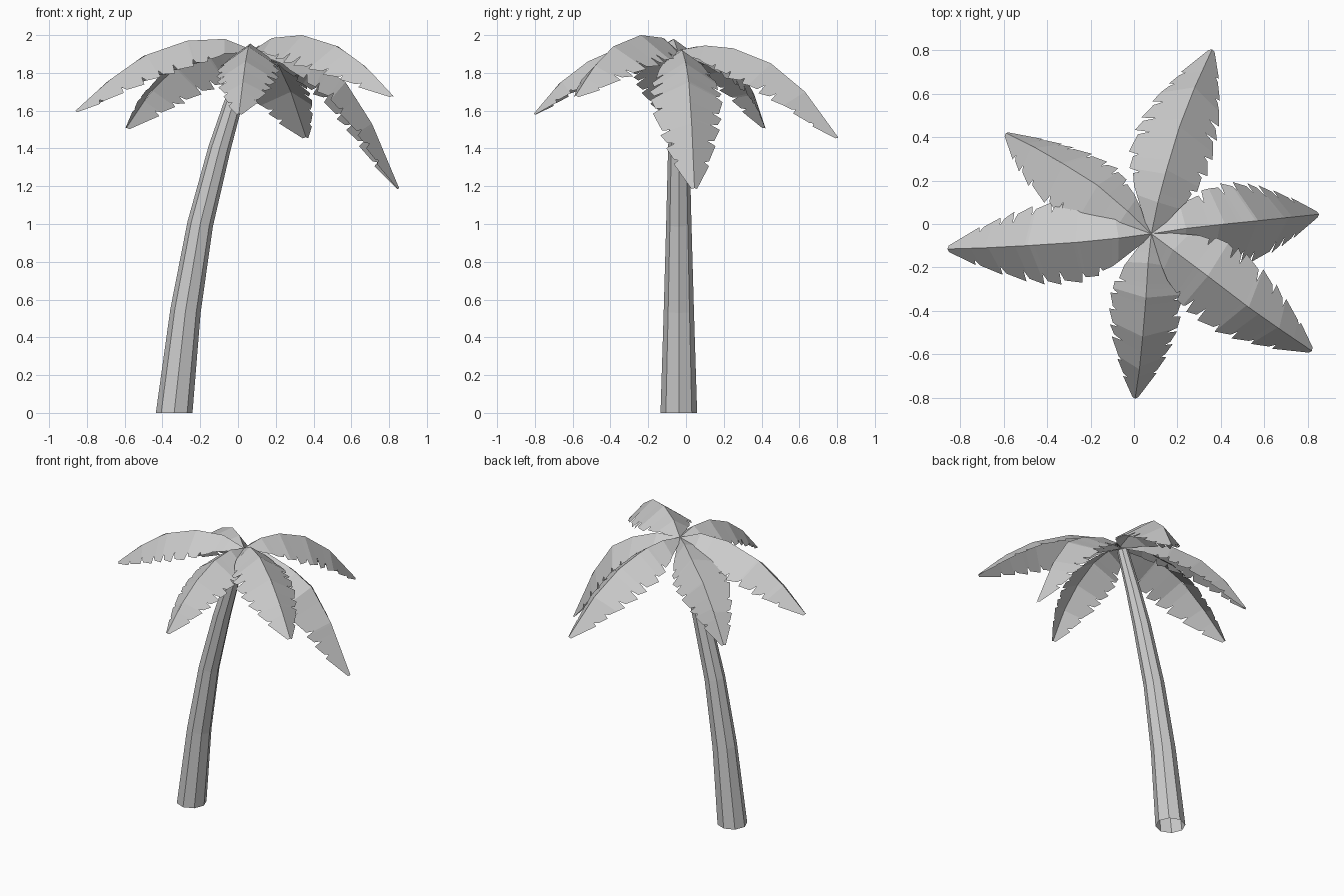
import bpy, math, random
from mathutils import Vector, Matrix

if "Cube" in bpy.data.objects:
    bpy.data.objects.remove(bpy.data.objects["Cube"])

random.seed(4)


def make_object(name, verts, faces):
    mesh = bpy.data.meshes.new(name)
    mesh.from_pydata([tuple(v) for v in verts], [], faces)
    mesh.update()
    obj = bpy.data.objects.new(name, mesh)
    bpy.context.collection.objects.link(obj)
    return obj


# Trunk: leaning, tapering eight-sided tube, open at the ground (x, z, radius)
path = [(-0.338, 0, 0.097), (-0.278, 0.54, 0.080), (-0.2, 1.0, 0.067),
        (-0.098, 1.4, 0.057), (-0.028, 1.63, 0.047), (0.065, 1.9, 0.035)]
SIDES = 8
verts, faces = [], []
for i, (x, z, r) in enumerate(path):
    a, b = path[max(i - 1, 0)], path[min(i + 1, len(path) - 1)]
    slope = 0 if i == 0 else (b[0] - a[0]) / (b[1] - a[1])
    for k in range(SIDES):
        ang = 2 * math.pi * k / SIDES
        dx = r * math.cos(ang)
        verts.append((x + dx, -0.038 + r * math.sin(ang), z - dx * slope))
for i in range(len(path) - 1):
    for k in range(SIDES):
        n = (k + 1) % SIDES
        faces.append((i * SIDES + k, i * SIDES + n,
                      (i + 1) * SIDES + n, (i + 1) * SIDES + k))
faces.append(tuple(range((len(path) - 1) * SIDES, len(path) * SIDES)))
make_object("trunk", verts, faces)


def lerp_table(table, t):
    for (t0, v0), (t1, v1) in zip(table, table[1:]):
        if t <= t1:
            return v0 + (v1 - v0) * ((t - t0) / (t1 - t0))
    return table[-1][1]


# Half width of a frond along its length
WIDTH = [(0, 0.015), (0.1, 0.08), (0.22, 0.15), (0.36, 0.185), (0.52, 0.185),
         (0.68, 0.155), (0.84, 0.10), (0.95, 0.05), (1, 0.015)]


# Frond: folded along the midrib, with notched outer edges
def frond(name, rib, roll=0.0, scale=1.0):
    pts = [Vector(p) for p in rib]
    n = len(pts) - 1
    heading = pts[-1] - pts[0]
    heading.z = 0
    side = Vector((-heading.y, heading.x, 0)).normalized()
    lengths = [0.0]
    for a, b in zip(pts, pts[1:]):
        lengths.append(lengths[-1] + (b - a).length)
    stations = [l / lengths[-1] for l in lengths]
    rib_table = list(zip(stations, pts))
    normals = []
    for i in range(n + 1):
        tangent = (pts[min(i + 1, n)] - pts[max(i - 1, 0)]).normalized()
        normals.append(tangent.cross(side).normalized())
    normal_table = list(zip(stations, normals))

    def surface(t, u, sign):
        down = -lerp_table(normal_table, t).normalized()
        axis = down.cross(side)
        w = lerp_table(WIDTH, t) * scale * u
        off = side * (sign * w) + down * (0.72 * w)
        return lerp_table(rib_table, t) + Matrix.Rotation(roll, 3, axis) @ off

    verts, faces = [], []
    for sign in (1, -1):
        cuts = [0.27 + 0.1 * i + random.uniform(-0.025, 0.025) for i in range(7)]
        # outer edge as (t, fraction of the half width), dipping at each notch
        edge = [(t, 1.0) for t in stations + [0.1, 0.18]
                if all(abs(t - c) > 0.026 for c in cuts)]
        for c in cuts:
            edge += [(c - 0.012, random.uniform(0.66, 0.82)),
                     (c - 0.001, 1.03), (c - 0.025, 0.93)]
        edge.sort()
        start = len(verts)
        for t, u in edge:
            verts.append(surface(t, 0, sign))
            verts.append(surface(t, u, sign))
        for i in range(len(edge) - 1):
            a = start + 2 * i
            f = (a, a + 2, a + 3, a + 1)
            faces.append(f if sign > 0 else f[::-1])
    make_object(name, verts, faces)


TOP = (0.08, -0.045, 1.92)
frond("frond_left", [TOP, (-0.07, -0.065, 1.98), (-0.27, -0.085, 1.97),
                     (-0.5, -0.1, 1.89), (-0.69, -0.11, 1.755), (-0.86, -0.115, 1.6)])
frond("frond_back_left", [TOP, (-0.03, 0.06, 1.94), (-0.17, 0.18, 1.915),
                          (-0.33, 0.28, 1.83), (-0.47, 0.36, 1.69), (-0.59, 0.42, 1.51)],
      roll=0.35, scale=0.9)
frond("frond_back", [TOP, (0.11, 0.1, 1.945), (0.15, 0.25, 1.93),
                     (0.21, 0.45, 1.85), (0.28, 0.63, 1.7), (0.36, 0.805, 1.46)])
frond("frond_right", [TOP, (0.24, -0.02, 1.92), (0.42, 0.0, 1.85),
                      (0.57, 0.015, 1.75), (0.71, 0.03, 1.53), (0.853, 0.045, 1.19)])
frond("frond_front_right", [TOP, (0.18, -0.12, 1.985), (0.34, -0.24, 2.0),
                            (0.53, -0.385, 1.94), (0.68, -0.49, 1.83), (0.82, -0.585, 1.68)])
frond("frond_front", [TOP, (0.065, -0.18, 1.955), (0.055, -0.34, 1.94),
                      (0.04, -0.52, 1.86), (0.025, -0.67, 1.745), (0.005, -0.805, 1.585)],
      scale=0.87)
